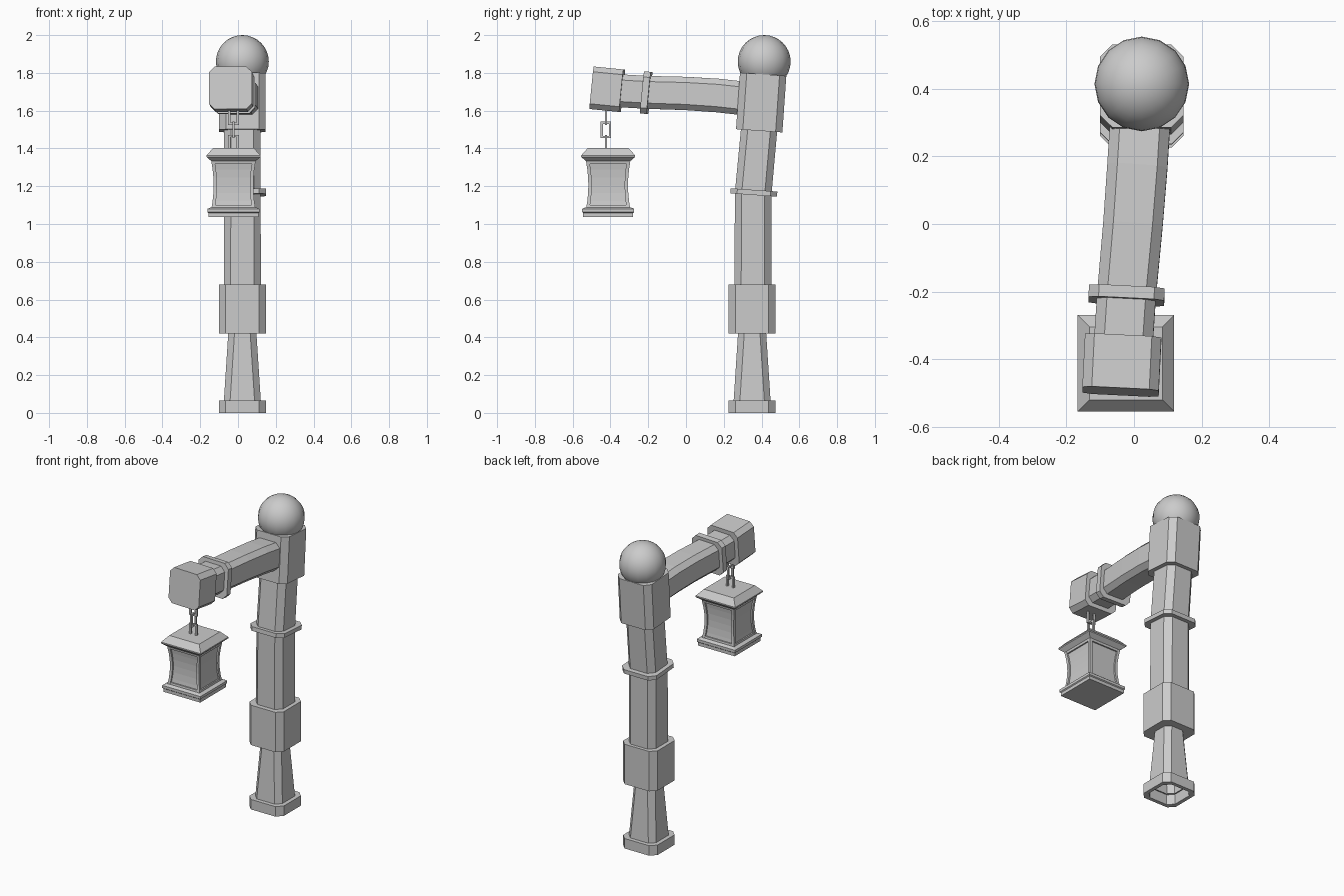
import bpy, bmesh, math
from mathutils import Vector, Matrix

if "Cube" in bpy.data.objects:
    bpy.data.objects.remove(bpy.data.objects["Cube"])

PX, PY = 0.023, 0.35      # post centre
LX, LY = -0.024, -0.412   # lantern centre


def finish(name, bm):
    bmesh.ops.recalc_face_normals(bm, faces=bm.faces)
    me = bpy.data.meshes.new(name)
    bm.to_mesh(me)
    bm.free()
    ob = bpy.data.objects.new(name, me)
    bpy.context.collection.objects.link(ob)
    return ob


def loft(name, stations, start_cap=True, end_cap=True):
    """Skin chamfered squares; station = (centre, axis, half size, chamfer)."""
    bm = bmesh.new()
    rings = []
    for c, axis, h, ch in stations:
        a = Vector(axis).normalized()
        x = Vector((1, 0, 0))
        r = (x - a * x.dot(a)).normalized()
        u = a.cross(r)
        k = h - ch
        if ch:
            pts = [(h, -k), (h, k), (k, h), (-k, h), (-h, k), (-h, -k), (-k, -h), (k, -h)]
        else:
            pts = [(h, -h), (h, h), (-h, h), (-h, -h)]
        rings.append([bm.verts.new(Vector(c) + r * p + u * q) for p, q in pts])
    n = len(rings[0])
    for lo, hi in zip(rings, rings[1:]):
        for i in range(n):
            j = (i + 1) % n
            bm.faces.new((lo[i], lo[j], hi[j], hi[i]))
    if start_cap:
        bm.faces.new(rings[0][::-1])
    if end_cap:
        bm.faces.new(rings[-1])
    return finish(name, bm)


def upright(name, x, y, rows, ch=0.0, **kw):
    return loft(name, [((x, y, z), (0, 0, 1), h, ch) for z, h in rows], **kw)


def segment(name, centre, axis, length, half, ch):
    a, c = Vector(axis).normalized(), Vector(centre)
    return loft(name, [(c - a * length / 2, a, half, ch), (c + a * length / 2, a, half, ch)])


def boxes(name, items):
    bm = bmesh.new()
    for c, s in items:
        bmesh.ops.create_cube(bm, size=1, matrix=Matrix.Translation(c) @ Matrix.Diagonal((*s, 1)))
    return finish(name, bm)


# Post: open-bottomed foot, tapered lower leg, square block
upright("post_foot", PX, PY, [(0.06, 0.098), (0, 0.1), (0, 0.124), (0.065, 0.124), (0.065, 0.09)],
        0.036, start_cap=False, end_cap=False)
upright("post_lower_taper", PX, PY, [(0.06, 0.098), (0.43, 0.074)], 0.033, start_cap=False)
upright("post_block", PX, PY, [(0.42, 0.124), (0.68, 0.124)], 0.036)

# Upper shaft leaning gently backwards, with ring and head block
loft("post_shaft", [((PX, 0.354, 0.67), (0, 0, 1), 0.098, 0.036),
                    ((PX, 0.356, 1.165), (0, 0.05, 1), 0.097, 0.036),
                    ((PX, 0.388, 1.51), (0, 0.09, 1), 0.096, 0.036)])
segment("post_ring", (PX, 0.359, 1.167), (0, 0.07, 1), 0.027, 0.124, 0.036)
segment("post_head", (PX, 0.398, 1.643), (0, 0.07, 1), 0.30, 0.123, 0.036)

# Ball finial
bm = bmesh.new()
bmesh.ops.create_uvsphere(bm, u_segments=16, v_segments=16, radius=0.14,
                          matrix=Matrix.Translation((PX, 0.414, 1.86)))
for f in bm.faces:
    f.smooth = True
finish("ball_finial", bm)

# Arm curving forward, with ring and end block
loft("arm", [((0.020, 0.33, 1.662), (-0.08, -1, 0.12), 0.089, 0.03),
             ((0.010, 0.17, 1.680), (-0.07, -1, 0.08), 0.089, 0.03),
             ((-0.003, 0.0, 1.691), (-0.07, -1, 0.05), 0.088, 0.03),
             ((-0.022, -0.21, 1.697), (-0.06, -1, 0.07), 0.087, 0.03),
             ((-0.032, -0.36, 1.706), (-0.05, -1, 0.09), 0.087, 0.03)])
segment("arm_ring", (-0.022, -0.211, 1.695), (-0.05, -1, 0.1), 0.036, 0.112, 0.03)
segment("arm_end_block", (-0.036, -0.417, 1.713), (-0.05, -1, 0.1), 0.158, 0.113, 0.028)


# Chain of square links, alternating in direction
def link(name, z0, z1, along_x, half=0.028, t=0.012):
    h = half - t / 2
    items = []
    for s in (-1, 1):
        off = (s * h, 0, 0) if along_x else (0, s * h, 0)
        items.append((Vector((LX, LY - 0.012, (z0 + z1) / 2)) + Vector(off), (t, t, z1 - z0)))
    bar = (2 * half, t, t) if along_x else (t, 2 * half, t)
    for z in (z0 + t / 2, z1 - t / 2):
        items.append((Vector((LX, LY - 0.012, z)), bar))
    boxes(name, items)


link("chain_link_top", 1.525, 1.615, True)
link("chain_link_middle", 1.455, 1.542, False)
link("chain_link_bottom", 1.385, 1.472, True)

# Lantern roof and base
upright("lantern_roof", LX, LY, [(1.325, 0.108), (1.355, 0.143), (1.363, 0.143), (1.402, 0.108)])
upright("lantern_base", LX, LY, [(1.037, 0.132), (1.058, 0.132), (1.063, 0.138), (1.08, 0.138), (1.088, 0.12)])


# Lantern body: recessed concave core, waisted corner posts, rails
def waist(z):
    t = (z - 1.205) / 0.125
    return 0.105 + 0.012 * t * t


levels = [1.08 + i * 0.25 / 6 for i in range(7)]
upright("lantern_panes", LX, LY, [(z, waist(z) - 0.01) for z in levels])
for sx in (-1, 1):
    for sy in (-1, 1):
        loft("lantern_corner_post",
             [((LX + sx * (waist(z) - 0.009), LY + sy * (waist(z) - 0.009), z), (0, 0, 1), 0.009, 0)
              for z in levels])
for name, z0, z1 in (("lantern_lower_rail", 1.08, 1.10), ("lantern_upper_rail", 1.318, 1.335)):
    upright(name, LX, LY, [(z0, waist(z0) - 0.001), (z1, waist(z1) - 0.001)])
